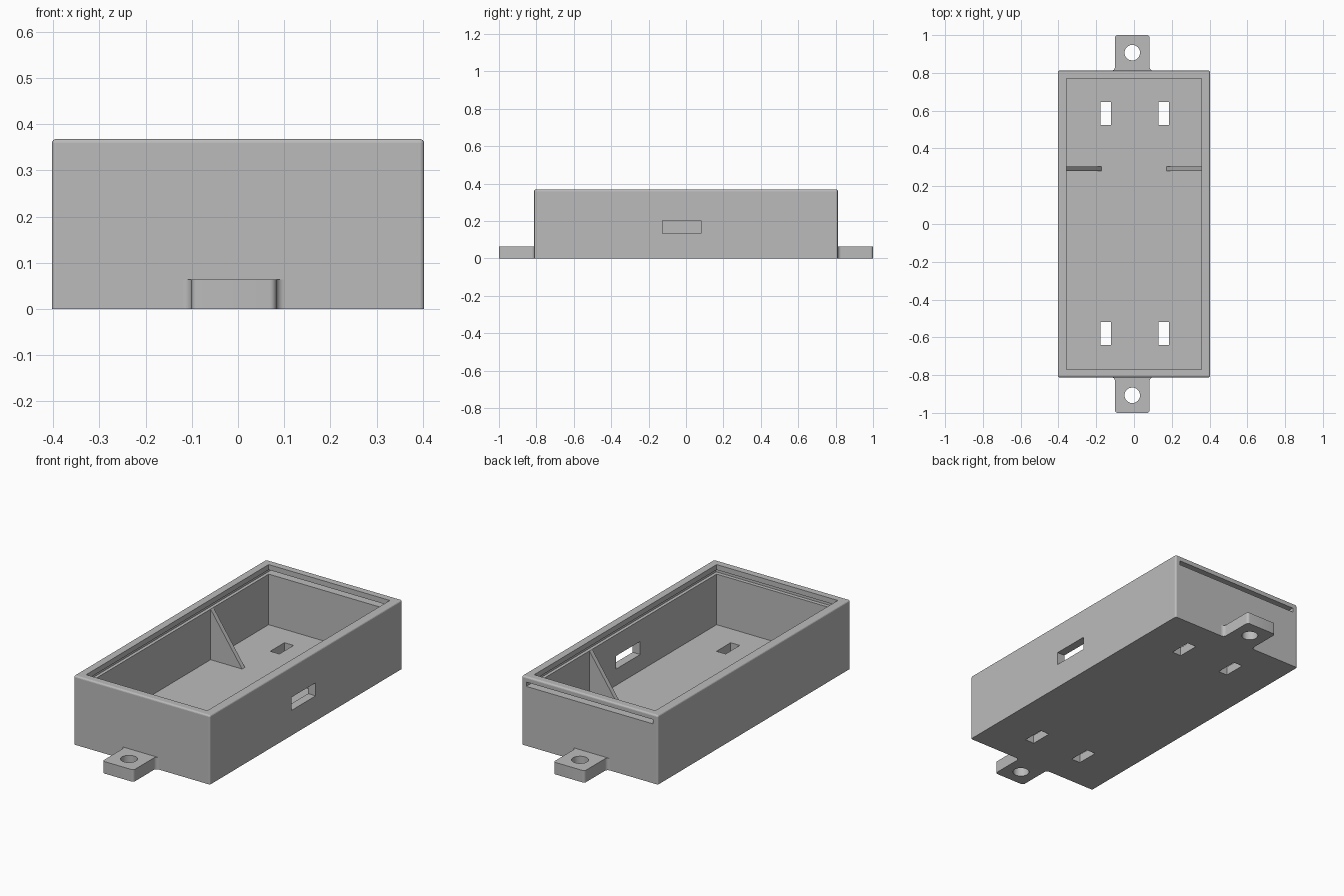
import bpy, bmesh, math
from mathutils import Vector

if "Cube" in bpy.data.objects:
    bpy.data.objects.remove(bpy.data.objects["Cube"])

grey = bpy.data.materials.new("plain_grey")
grey.use_nodes = True
grey.diffuse_color = (0.5, 0.5, 0.5, 1)
grey.node_tree.nodes["Principled BSDF"].inputs["Base Color"].default_value = (0.5, 0.5, 0.5, 1)

HX, HY, H = 0.403, 0.812, 0.368      # outer half sizes and height
FLOOR = 0.047
INX, INY = 0.358, 0.77               # cavity half sizes


def make(name, bm):
    bmesh.ops.recalc_face_normals(bm, faces=bm.faces)
    mesh = bpy.data.meshes.new(name)
    bm.to_mesh(mesh)
    bm.free()
    mesh.materials.append(grey)
    obj = bpy.data.objects.new(name, mesh)
    bpy.context.collection.objects.link(obj)
    return obj


def box(name, lo, hi, bevel=0):
    lo, hi = Vector(lo), Vector(hi)
    bm = bmesh.new()
    bmesh.ops.create_cube(bm, size=1)
    for v in bm.verts:
        v.co = (lo + hi) / 2 + v.co * (hi - lo)
    if bevel:
        edges = [e for e in bm.edges if max(v.co.z for v in e.verts) > lo.z + 0.001]
        bmesh.ops.bevel(bm, geom=edges, offset=bevel, segments=4, profile=0.5, affect='EDGES')
    return make(name, bm)


def prism(name, points, push):
    bm = bmesh.new()
    face = bm.faces.new([bm.verts.new(p) for p in points])
    new = bmesh.ops.extrude_face_region(bm, geom=[face])["geom"]
    bmesh.ops.translate(bm, vec=push, verts=[g for g in new if isinstance(g, bmesh.types.BMVert)])
    return make(name, bm)


def cut(target, cutter):
    mod = target.modifiers.new("cut", 'BOOLEAN')
    mod.operation, mod.solver, mod.object = 'DIFFERENCE', 'EXACT', cutter
    bpy.context.view_layer.objects.active = target
    bpy.ops.object.modifier_apply(modifier=mod.name)
    bpy.data.objects.remove(cutter)


def arc(cx, cy, r, start, end, n=6):
    angles = [math.radians(start + (end - start) * i / n) for i in range(n + 1)]
    return [(cx + r * math.cos(a), cy + r * math.sin(a)) for a in angles]


# Open-topped tray
tray = box("tray", (-HX, -HY, 0), (HX, HY, H), 0.009)
cut(tray, box("cavity", (-INX, -INY, FLOOR), (INX, INY, H + 0.1)))

# Lid groove, open through the back wall
cut(tray, box("lid_groove", (-0.375, -0.79, 0.317), (0.375, HY + 0.1, 0.34)))

# Opening in one long wall
cut(tray, box("side_opening", (0.3, -0.125, 0.134), (0.5, 0.08, 0.204)))

# Four slots in the floor
for x in (-0.15, 0.157):
    for y in (-0.58, 0.585):
        cut(tray, box("floor_slot", (x - 0.027, y - 0.06, -0.1), (x + 0.027, y + 0.06, 0.1)))

# Triangular ribs on the long walls
for side, name in ((-1, "right_rib"), (1, "left_rib")):
    outline = [(side * INX, 0.28, FLOOR), (side * 0.172, 0.28, FLOOR), (side * INX, 0.28, 0.317)]
    prism(name, outline, (0, 0.024, 0))

# Mounting tabs with filleted roots, rounded corners and a screw hole
CX, HW, ROOT, TIP = -0.009, 0.092, 0.018, 0.014
for side, name in ((-1, "front_tab"), (1, "back_tab")):
    half = arc(HW + ROOT, HY + ROOT, ROOT, 270, 180) + arc(HW - TIP, 1 - TIP, TIP, 0, 90)
    outline = half + [(-x, y) for x, y in reversed(half)]
    tab = prism(name, [(CX + x, side * y, 0) for x, y in outline], (0, 0, 0.064))
    ring = arc(CX, side * 0.907, 0.041, 0, 360, 40)[:-1]
    cut(tab, prism("screw_hole", [(x, y, -0.1) for x, y in ring], (0, 0, 0.3)))
    bpy.ops.object.select_all(action='DESELECT')
    tab.select_set(True)
    bpy.context.view_layer.objects.active = tab
    bpy.ops.object.shade_smooth_by_angle(angle=math.radians(30))
